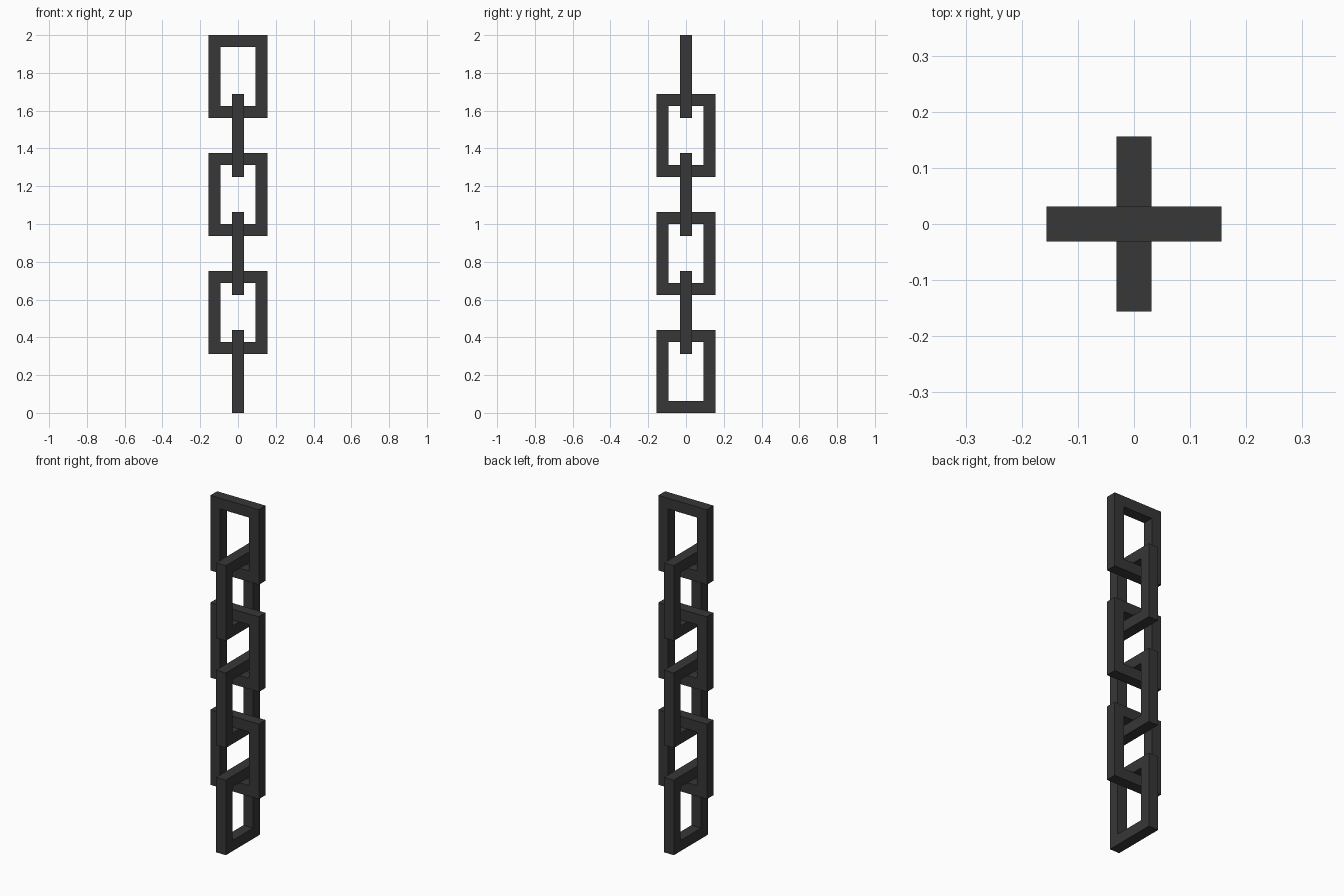
import bpy
import bmesh
from math import pi
from mathutils import Matrix

cube = bpy.data.objects.get("Cube")
if cube:
    bpy.data.objects.remove(cube, do_unlink=True)

BAR = 2 / 32            # square bar thickness
WIDTH, HEIGHT = 5 * BAR, 7 * BAR
PITCH = HEIGHT - 2 * BAR
LINKS = 6

iron = bpy.data.materials.new("dark iron")
iron.use_nodes = True
colour = (0.038, 0.038, 0.038, 1)
iron.diffuse_color = colour
iron.node_tree.nodes["Principled BSDF"].inputs["Base Color"].default_value = colour


def link_mesh():
    """Rectangular ring of square bar, standing in the xz plane."""
    bm = bmesh.new()
    rings = []
    for w, h in ((WIDTH, HEIGHT), (WIDTH - 2 * BAR, HEIGHT - 2 * BAR)):
        rings.append([bm.verts.new((sx * w / 2, -BAR / 2, sz * h / 2))
                      for sx, sz in ((-1, -1), (1, -1), (1, 1), (-1, 1))])
    outer, inner = rings
    front = []
    for i in range(4):
        j = (i + 1) % 4
        front.append(bm.faces.new((outer[i], outer[j], inner[j], inner[i])))
    # Give the flat frame its depth
    back = bmesh.ops.extrude_face_region(bm, geom=front, use_keep_orig=True)
    moved = [g for g in back["geom"] if isinstance(g, bmesh.types.BMVert)]
    bmesh.ops.translate(bm, verts=moved, vec=(0, BAR, 0))
    bmesh.ops.recalc_face_normals(bm, faces=bm.faces)
    mesh = bpy.data.meshes.new("chain_link")
    bm.to_mesh(mesh)
    bm.free()
    mesh.materials.append(iron)
    return mesh


# Stack the links from the floor up, each turned a quarter from the last
mesh = link_mesh()
for i in range(LINKS):
    link = bpy.data.objects.new(f"chain_link_{i + 1}", mesh)
    turn = pi / 2 if i % 2 == 0 else 0
    link.matrix_world = (Matrix.Translation((0, 0, HEIGHT / 2 + i * PITCH))
                         @ Matrix.Rotation(turn, 4, "Z"))
    bpy.context.collection.objects.link(link)
